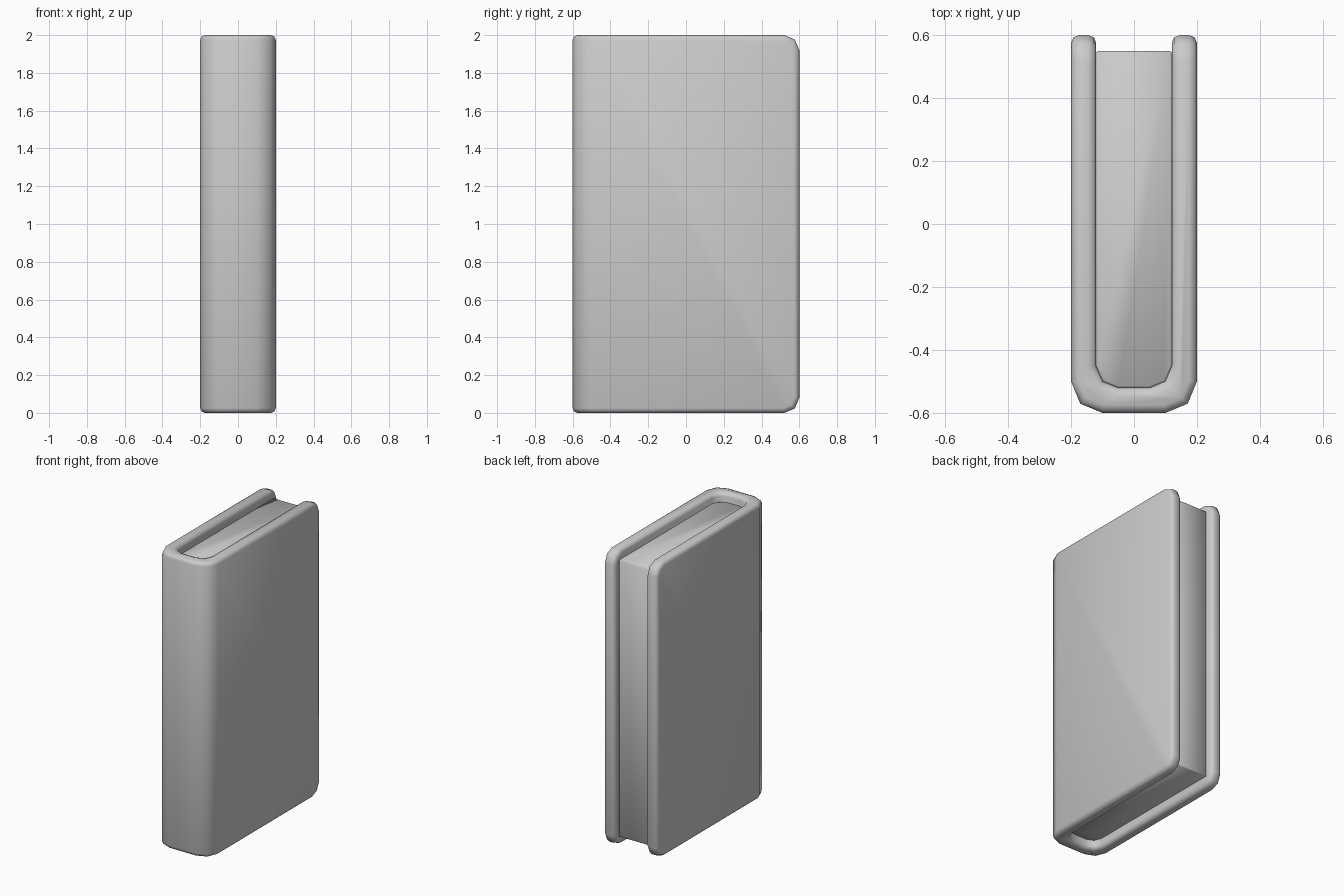
import bpy, bmesh
from math import radians, cos, sin, pi

if "Cube" in bpy.data.objects:
    bpy.data.objects.remove(bpy.data.objects["Cube"])


def u_arc(half, bottom, r):
    """Rounded spine line running from the left side to the right side."""
    left = [(-half + r - r * cos(a), bottom + r - r * sin(a)) for a in (0, pi / 4, pi / 2)]
    return left + [(-x, y) for x, y in reversed(left)]


def extrude_profile(name, points, z0, z1, bevel, segments, tip_y=None):
    bm = bmesh.new()
    face = bm.faces.new([bm.verts.new((x, y, z0)) for x, y in points])
    res = bmesh.ops.extrude_face_region(bm, geom=[face])
    top = [v for v in res["geom"] if isinstance(v, bmesh.types.BMVert)]
    bmesh.ops.translate(bm, verts=top, vec=(0, 0, z1 - z0))
    bmesh.ops.recalc_face_normals(bm, faces=bm.faces[:])
    # round the free corners of the boards
    if tip_y is not None:
        tips = [e for e in bm.edges
                if all(abs(v.co.y - tip_y) < 1e-4 for v in e.verts)
                and abs(e.verts[0].co.z - e.verts[1].co.z) < 1e-4]
        bmesh.ops.bevel(bm, geom=tips, offset=0.08, segments=2, profile=0.5,
                        affect='EDGES')
    mesh = bpy.data.meshes.new(name)
    bm.to_mesh(mesh)
    bm.free()
    obj = bpy.data.objects.new(name, mesh)
    bpy.context.collection.objects.link(obj)
    mod = obj.modifiers.new("rim", 'BEVEL')
    mod.width, mod.segments = bevel, segments
    mod.limit_method, mod.angle_limit = 'ANGLE', radians(60)
    bpy.context.view_layer.objects.active = obj
    obj.select_set(True)
    bpy.ops.object.modifier_apply(modifier=mod.name)
    bpy.ops.object.shade_smooth_by_angle(angle=radians(50))
    obj.select_set(False)
    return obj


# cover: two boards joined by a rounded spine
outer = u_arc(0.20, -0.60, 0.10)
inner = u_arc(0.12, -0.52, 0.07)
cover = [(-0.20, 0.60)] + outer + [(0.20, 0.60), (0.12, 0.60)] + inner[::-1] + [(-0.12, 0.60)]
extrude_profile("cover", cover, 0, 2, 0.025, 2, tip_y=0.60)

# page block, set back from the cover edges
pages = [(-0.12, 0.55)] + inner + [(0.12, 0.55)]
extrude_profile("pages", pages, 0.06, 1.94, 0.005, 1)
